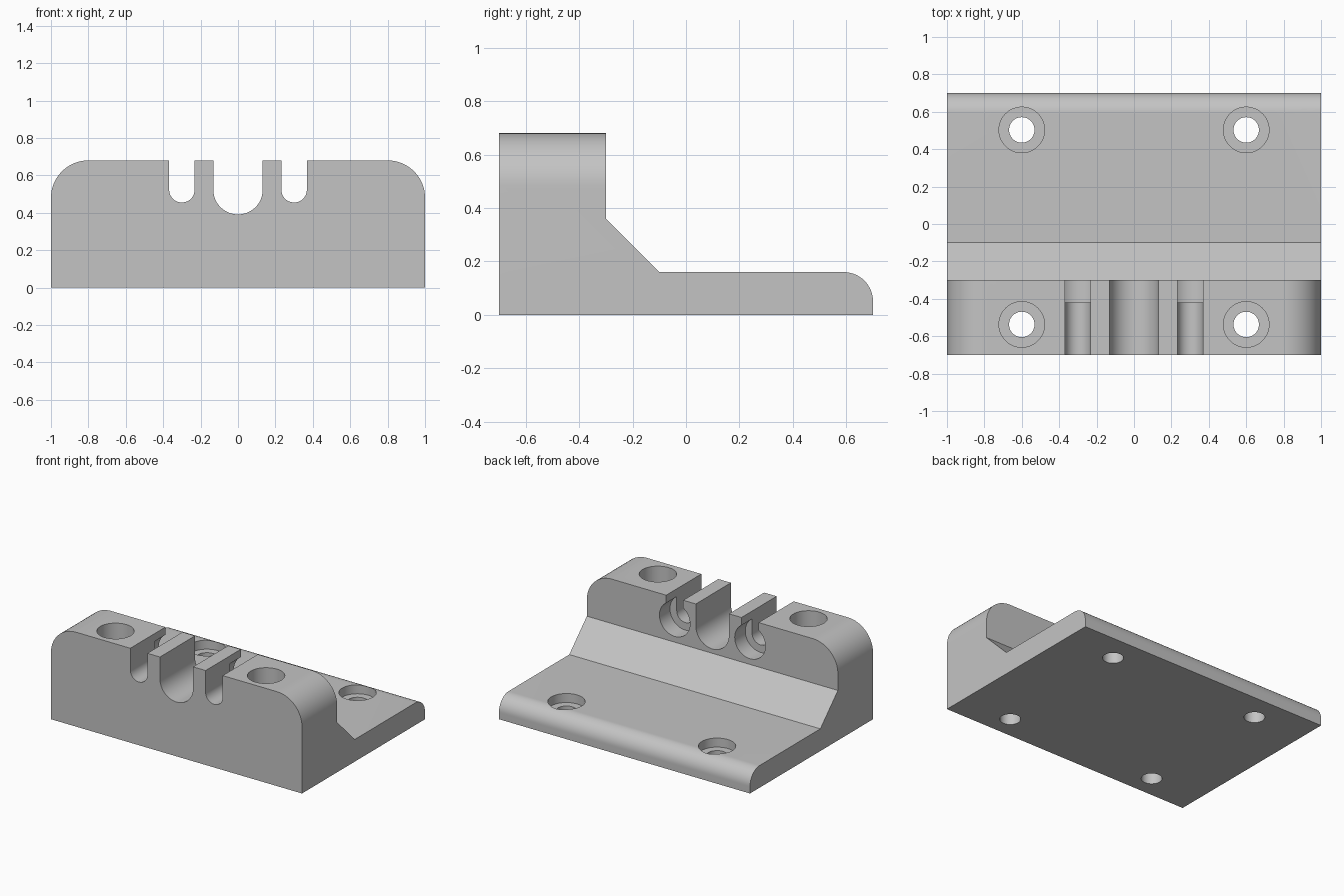
import bpy, bmesh
from math import sin, cos, pi, radians
from mathutils import Vector

if "Cube" in bpy.data.objects:
    bpy.data.objects.remove(bpy.data.objects["Cube"])

grey = bpy.data.materials.new("plain grey")
grey.use_nodes = True
colour = (0.55, 0.55, 0.55, 1)
grey.diffuse_color = colour
grey.node_tree.nodes["Principled BSDF"].inputs["Base Color"].default_value = colour


def arc(cx, cz, r, start, end, steps=16):
    """Points of an arc, angles in degrees."""
    angles = [radians(start + (end - start) * i / steps) for i in range(steps + 1)]
    return [(cx + r * cos(a), cz + r * sin(a)) for a in angles]


def extrude(name, points, place, sweep):
    """Sweep a closed 2D profile into a solid."""
    bm = bmesh.new()
    face = bm.faces.new([bm.verts.new(place(*p)) for p in points])
    swept = bmesh.ops.extrude_face_region(bm, geom=[face])["geom"]
    bmesh.ops.translate(bm, vec=Vector(sweep),
                        verts=[v for v in swept if isinstance(v, bmesh.types.BMVert)])
    bmesh.ops.recalc_face_normals(bm, faces=bm.faces)
    mesh = bpy.data.meshes.new(name)
    bm.to_mesh(mesh)
    bm.free()
    mesh.materials.append(grey)
    obj = bpy.data.objects.new(name, mesh)
    bpy.context.collection.objects.link(obj)
    return obj


def boolean(target, cutter, operation):
    """Apply a boolean and discard the cutter."""
    bpy.context.view_layer.objects.active = target
    mod = target.modifiers.new("cut", "BOOLEAN")
    mod.operation, mod.solver, mod.object = operation, "EXACT", cutter
    bpy.ops.object.modifier_apply(modifier=mod.name)
    bpy.data.objects.remove(cutter)


def bore(x, y, r, z0, z1):
    """Cut a vertical round hole."""
    cutter = extrude("bore_cutter", arc(x, y, r, 0, 360, 48)[:-1],
                     lambda u, v: (u, v, z0), (0, 0, z1 - z0))
    boolean(bracket, cutter, "DIFFERENCE")


TOP, SLOT_Z = 0.68, 0.523
HOLE_R, RECESS_R = 0.068, 0.122

# L-shaped side profile: tall front wall, sloped fillet, thin base with round rear edge
side = [(-0.7, 0), (0.7, 0)] + arc(0.59, 0.05, 0.11, 0, 90) + [
    (-0.1, 0.16), (-0.3, 0.36), (-0.3, TOP), (-0.7, TOP)]
bracket = extrude("slotted_bracket", side, lambda y, z: (-1, y, z), (2, 0, 0))

# Front outline: rounded shoulders and three U slots
outline = [(-1, 0), (1, 0)] + arc(0.8, TOP - 0.2, 0.2, 0, 90)
for x, r in ((0.3, HOLE_R), (0, 0.132), (-0.3, HOLE_R)):
    outline += [(x + r, TOP)] + arc(x, SLOT_Z, r, 0, -180, 24) + [(x - r, TOP)]
outline += arc(-0.8, TOP - 0.2, 0.2, 90, 180)
boolean(bracket, extrude("outline_cutter", outline,
                         lambda x, z: (x, -0.8, z), (0, 1.6, 0)), "INTERSECT")

for s in (-1, 1):
    # Round recess behind each narrow slot
    boolean(bracket, extrude("recess_cutter", arc(s * 0.3, SLOT_Z, RECESS_R, 0, 360, 48)[:-1],
                             lambda x, z: (x, -0.42, z), (0, 0.22, 0)), "DIFFERENCE")
    # Counterbored screw holes, front and rear
    for y in (-0.537, 0.503):
        bore(s * 0.6, y, HOLE_R, -0.1, 0.8)
        bore(s * 0.6, y, RECESS_R, 0.095, 0.8)

# Smooth rounds, sharp edges
bpy.ops.object.select_all(action="DESELECT")
bracket.select_set(True)
bpy.context.view_layer.objects.active = bracket
bpy.ops.object.shade_smooth_by_angle(angle=radians(30))
